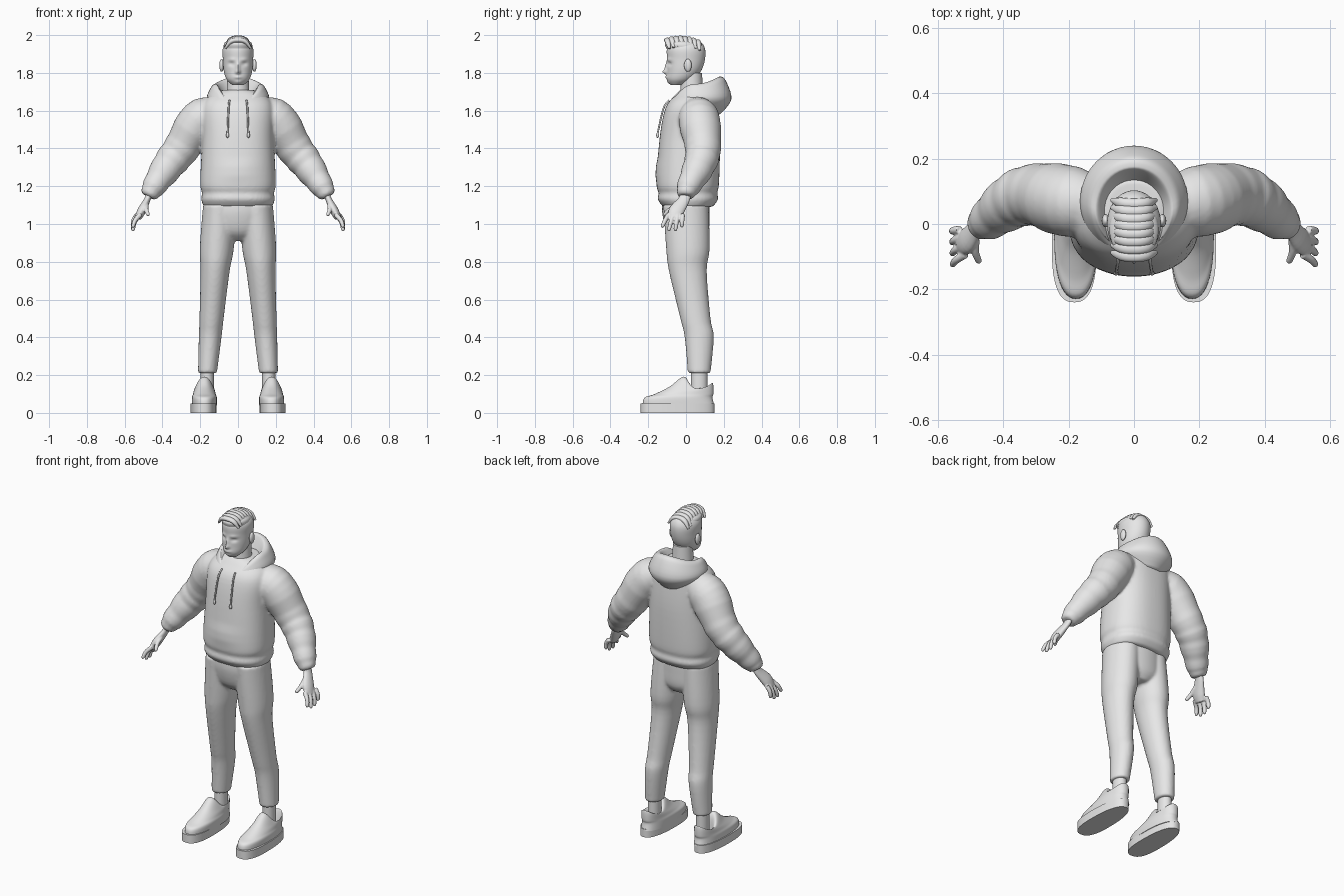
import bpy, bmesh
from math import sin, cos, pi, exp, copysign
from mathutils import Vector

if "Cube" in bpy.data.objects:
    bpy.data.objects.remove(bpy.data.objects["Cube"])

grey = bpy.data.materials.new("plain_grey")
grey.use_nodes = True
colour = (0.8, 0.8, 0.8, 1)
grey.diffuse_color = colour
grey.node_tree.nodes["Principled BSDF"].inputs["Base Color"].default_value = colour


def spline(stations, steps):
    """Smooth interpolation through tuples of equal length."""
    result, last = [], len(stations) - 1
    for index in range(last):
        before, start, end, after = (stations[max(0, min(last, index + offset))] for offset in (-1, 0, 1, 2))
        for step in range(steps):
            t = step / steps
            result.append([q + t / 2 * (r - p + t * (2*p - 5*q + 4*r - s + t * (3*(q - r) + s - p)))
                           for p, q, r, s in zip(before, start, end, after)])
    return result + [list(stations[-1])]


def skin(bm, rings):
    """Join rings of points into a closed tube."""
    rows = [[bm.verts.new(point) for point in ring] for ring in rings]
    count = len(rows[0])
    for lower, upper in zip(rows, rows[1:]):
        for i in range(count):
            following = (i + 1) % count
            bm.faces.new((lower[i], lower[following], upper[following], upper[i]))
    bm.faces.new(rows[0])
    bm.faces.new(rows[-1])


def circle(segments):
    return [(cos(2 * pi * i / segments), sin(2 * pi * i / segments)) for i in range(segments)]


def rounded(value, power):
    return copysign(abs(value) ** (2 / power), value)


def stack(bm, stations, x=0, lean=0, power=2, segments=48, steps=5, taper=0):
    """Level rings: y, z, x radius, y radius, then optional front and back lift."""
    padded = [tuple(station) + (0,) * (6 - len(station)) for station in stations]
    rings = []
    for y, z, width, depth, front, back in spline(padded, steps):
        middle = x + lean * (stations[0][1] - z)
        rings.append([(middle + width * rounded(c, power) * (1 - taper * s),
                       y + depth * rounded(s, power),
                       z + (front if s < 0 else back) * s * s) for c, s in circle(segments)])
    skin(bm, rings)


def tube(bm, stations, side=1, flat=1, ripple=0, segments=20, steps=5):
    """Rings across a path: x, y, z, radius; flat widens them sideways, ripple adds folds."""
    path = spline(stations, steps)
    rings = []
    for index, (x, y, z, radius) in enumerate(path):
        ahead = path[min(index + 1, len(path) - 1)]
        behind = path[max(index - 1, 0)]
        along = Vector(ahead[:3]) - Vector(behind[:3])
        across = along.cross(Vector((0, 1, 0))).normalized()
        wide = along.cross(across).normalized()
        radius *= 1 + ripple * sin(2 * index) * index / len(path)
        points = [Vector((x, y, z)) + radius * (across * c + wide * s * flat) for c, s in circle(segments)]
        rings.append([(side * point.x, point.y, point.z) for point in points])
    skin(bm, rings)


def blob(bm, centre, radii):
    made = bmesh.ops.create_uvsphere(bm, u_segments=20, v_segments=14, radius=1)
    for vert in made["verts"]:
        vert.co = Vector(c + r * k for c, r, k in zip(centre, radii, vert.co))


def sculpt(bm, x, z, width, height, depth):
    """Push front points forward, equally on both sides."""
    for vert in bm.verts:
        if vert.co.y < 0:
            sideways = (abs(vert.co.x) - x) / width
            upward = (vert.co.z - z) / height
            vert.co.y -= depth * exp(-sideways ** 2 - upward ** 2)


def finish(name, bm, voxel=0):
    """Make the object; a voxel size blends overlapping pieces."""
    bmesh.ops.recalc_face_normals(bm, faces=bm.faces)
    mesh = bpy.data.meshes.new(name)
    bm.to_mesh(mesh)
    bm.free()
    mesh.materials.append(grey)
    part = bpy.data.objects.new(name, mesh)
    bpy.context.collection.objects.link(part)
    bpy.ops.object.select_all(action='DESELECT')
    part.select_set(True)
    bpy.context.view_layer.objects.active = part
    bpy.ops.object.shade_smooth_by_angle(angle=0.9)
    if voxel:
        blend = part.modifiers.new("blend", 'REMESH')
        blend.mode = 'VOXEL'
        blend.voxel_size = voxel
        blend.use_smooth_shade = True
        relax = part.modifiers.new("relax", 'SMOOTH')
        relax.factor = 0.5
        relax.iterations = 4


# Head with sculpted face, neck and ears
bm = bmesh.new()
stack(bm, [(-.05, 1.735, .03, .03), (-.03, 1.765, .06, .07), (-.01, 1.81, .075, .09), (0, 1.87, .08, .1),
           (0, 1.93, .08, .1), (0, 1.97, .05, .07), (0, 1.98, .01, .01)], segments=80, steps=8)
sculpt(bm, x=0, z=1.805, width=.012, height=.012, depth=.02)     # nose tip
sculpt(bm, x=0, z=1.83, width=.01, height=.025, depth=.012)      # nose bridge
sculpt(bm, x=0, z=1.777, width=.02, height=.008, depth=.008)     # lips
sculpt(bm, x=0, z=1.75, width=.02, height=.01, depth=.005)       # chin
sculpt(bm, x=.034, z=1.848, width=.016, height=.01, depth=-.01)  # eye sockets
sculpt(bm, x=.034, z=1.87, width=.02, height=.008, depth=.005)   # brows
stack(bm, [(.03, 1.58, .07, .07), (.03, 1.7, .06, .06), (.03, 1.8, .055, .055)])
for side in (-1, 1):
    blob(bm, (side * .087, .01, 1.84), (.012, .02, .034))
finish("head", bm)

# Swept hair: a cap with locks laid from side to side
bm = bmesh.new()
stack(bm, [(-.01, 1.93, .075, .095), (-.02, 1.96, .07, .088), (-.02, 1.985, .02, .03)])
for lock in range(8):
    y = -.1 + lock * .023
    top = 1.985 - .02 * ((lock - 3) / 4) ** 2
    arch = []
    for step in range(-3, 4):
        u = step / 3
        arch.append((.068 * u, y + .012 * u * u, top - .045 * abs(u) ** 3, .013 - .008 * u ** 4))
    tube(bm, arch, flat=1.3, segments=12, steps=3)
finish("hair", bm)

# Hoodie body and sleeves blended together
bm = bmesh.new()
stack(bm, [(.01, 1.09, .18, .13), (.01, 1.13, .195, .16), (.01, 1.165, .19, .155), (.01, 1.22, .2, .165),
           (.02, 1.45, .19, .16), (.03, 1.61, .19, .14), (.05, 1.68, .15, .11), (.05, 1.71, .08, .08)],
      power=2.4, segments=60)
sculpt(bm, x=0, z=1.28, width=.1, height=.05, depth=.01)  # pocket
for side in (-1, 1):
    tube(bm, [(.1, .06, 1.59, .08), (.2, .07, 1.55, .11), (.3, .09, 1.4, .095), (.37, .07, 1.31, .085),
              (.45, .01, 1.19, .06), (.475, 0, 1.145, .04)], side, ripple=.06, segments=32)
finish("hoodie", bm, voxel=.009)

# Lowered hood with open collar
bm = bmesh.new()
stack(bm, [(.05, 1.6, .12, .13, 0, -.02), (.07, 1.66, .165, .17, -.04), (.06, 1.72, .145, .15, -.08, .04),
           (.05, 1.74, .125, .13, -.1, .04), (.04, 1.73, .105, .12, -.1, .03), (.04, 1.65, .06, .07)])
finish("hood", bm)

# Trousers: hips and two legs blended together
bm = bmesh.new()
stack(bm, [(0, 1.12, .18, .125), (0, 1.05, .18, .125), (.01, .96, .16, .11), (.02, .91, .06, .07)])
for side in (-1, 1):
    stack(bm, [(0, 1.1, .09, .12), (.01, .87, .09, .115), (.01, .75, .077, .1), (.05, .5, .064, .08),
               (.07, .4, .06, .077), (.07, .21, .05, .06)], x=side * .095, lean=side * .075)
finish("trousers", bm, voxel=.009)

for side, label in ((1, "left"), (-1, "right")):
    # Drawstring with tipped end
    bm = bmesh.new()
    tube(bm, [(.045, -.09, 1.655, .005), (.05, -.12, 1.61, .005), (.055, -.15, 1.48, .005)], side, segments=10)
    blob(bm, (side * .055, -.15, 1.47), (.008, .008, .014))
    finish(label + "_drawstring", bm)

    # Hand: palm, four fanned fingers and a thumb
    bm = bmesh.new()
    tube(bm, [(.46, 0, 1.18, .018), (.48, -.01, 1.13, .017), (.51, -.05, 1.07, .023), (.53, -.06, 1.03, .018)],
         side, flat=1.8)
    digits = [(Vector((.485, -.05, 1.1)), Vector((.475, -.12, 1.045)))]
    for finger in range(4):
        spread = finger - 1.5
        digits.append((Vector((.525 + .006 * spread, -.055 + .025 * spread, 1.05)),
                       Vector((.56, -.075 + .035 * spread, .96 + .01 * spread ** 2))))
    for base, tip in digits:
        middle = base.lerp(tip, .5) + Vector((.006, 0, .004))
        tube(bm, [(*base, .013), (*middle, .012), (*base.lerp(tip, .9), .01), (*tip, .004)], side, segments=12)
    finish(label + "_hand", bm, voxel=.004)

    # Ankle
    bm = bmesh.new()
    stack(bm, [(.07, .07, .035, .043), (.07, .24, .035, .043)], x=side * .163)
    finish(label + "_ankle", bm)

    # Shoe sole
    bm = bmesh.new()
    stack(bm, [(-.045, 0, .068, .195), (-.045, .05, .068, .195)], x=side * .183, power=2.5, taper=.1)
    finish(label + "_sole", bm)

    # Shoe upper with tongue, heel and open collar
    bm = bmesh.new()
    stack(bm, [(-.04, .04, .066, .19), (-.04, .08, .066, .18), (-.01, .1, .06, .155), (.03, .12, .055, .115, .02, .02),
               (.06, .13, .05, .08, .06, .03), (.07, .12, .04, .06, .05, .02), (.07, .09, .03, .045)],
          x=side * .178, power=2.3)
    finish(label + "_shoe", bm)
